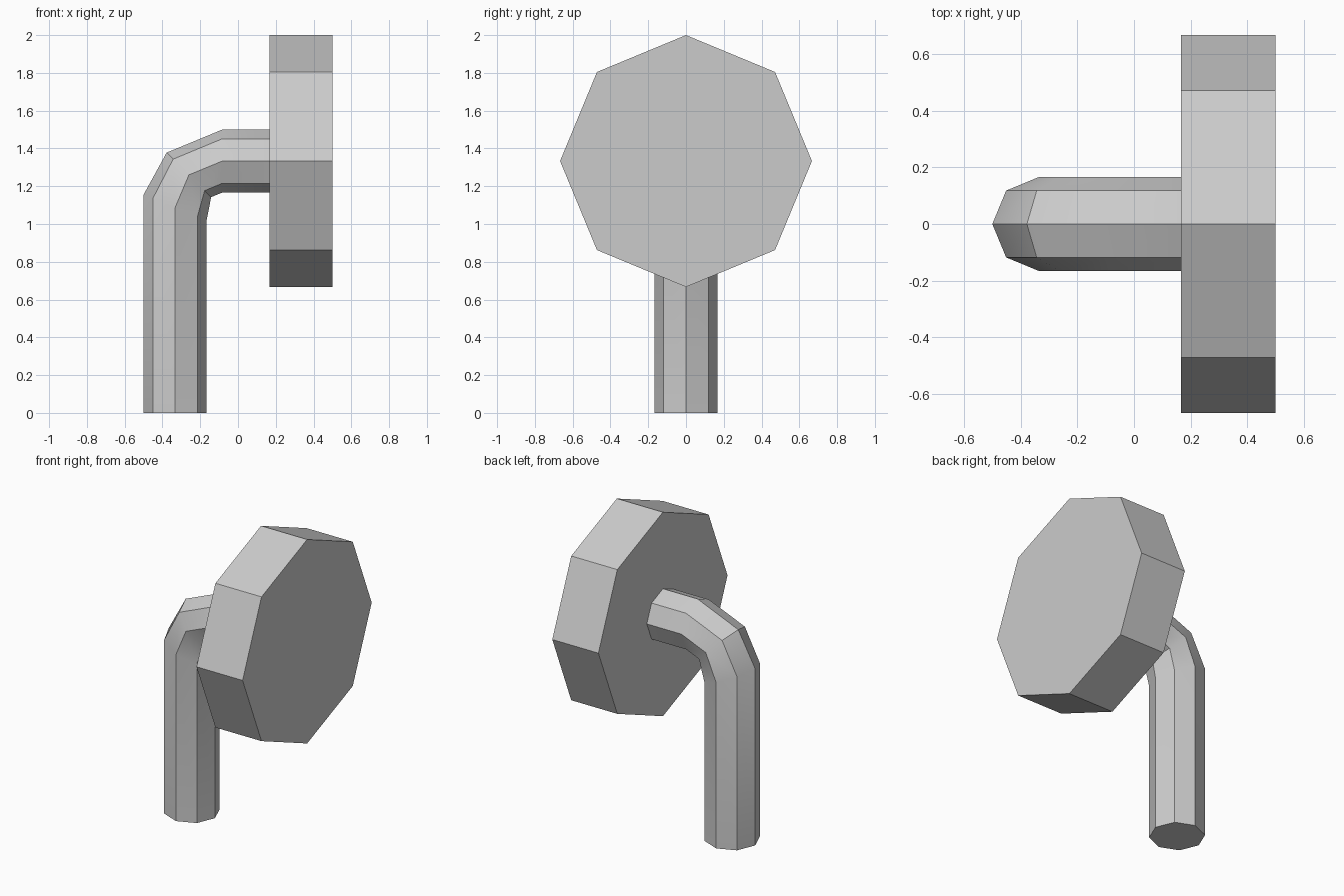
import bpy, bmesh, math
from mathutils import Matrix, Vector

cube = bpy.data.objects.get("Cube")
if cube:
    bpy.data.objects.remove(cube, do_unlink=True)

SIDES = 8
PIPE_R = 1 / 6

grey = bpy.data.materials.new("plain_grey")
grey.use_nodes = True
colour = (0.6, 0.6, 0.6, 1)
grey.diffuse_color = colour
grey.node_tree.nodes["Principled BSDF"].inputs["Base Color"].default_value = colour


def finish(name, bm):
    bmesh.ops.recalc_face_normals(bm, faces=bm.faces)
    mesh = bpy.data.meshes.new(name)
    bm.to_mesh(mesh)
    bm.free()
    mesh.materials.append(grey)
    obj = bpy.data.objects.new(name, mesh)
    bpy.context.collection.objects.link(obj)
    return obj


# Bent pipe: octagonal rings given by centre (x, z) and outward vector (x, z)
d = PIPE_R * math.sqrt(0.5)
rings = [
    ((-1 / 3, 0), (-PIPE_R, 0)),
    ((-1 / 3, 1.086), (-PIPE_R, 0.069)),
    ((-0.26, 1.26), (-d, d)),
    ((-0.083, 4 / 3), (0, PIPE_R)),
    ((PIPE_R, 4 / 3), (0, PIPE_R)),
]
bm = bmesh.new()
loops = []
for (cx, cz), (ux, uz) in rings:
    loop = []
    for i in range(SIDES):
        a = math.tau * i / SIDES
        out, side = math.cos(a), PIPE_R * math.sin(a)
        loop.append(bm.verts.new((cx + ux * out, side, cz + uz * out)))
    loops.append(loop)
for low, high in zip(loops, loops[1:]):
    for i in range(SIDES):
        j = (i + 1) % SIDES
        bm.faces.new((low[i], low[j], high[j], high[i]))
bm.faces.new(loops[0])
bm.faces.new(loops[-1])
pipe = finish("bent_pipe", bm)

# Wide octagonal head on the end of the pipe, one corner pointing up
bm = bmesh.new()
bmesh.ops.create_cone(
    bm, cap_ends=True, segments=SIDES, radius1=2 / 3, radius2=2 / 3, depth=1 / 3,
    matrix=Matrix.Translation(Vector((1 / 3, 0, 4 / 3))) @ Matrix.Rotation(math.pi / 2, 4, "Y"))
finish("octagonal_head", bm)

# Soft bends on the pipe, crisp edges along its length
bpy.ops.object.select_all(action="DESELECT")
pipe.select_set(True)
bpy.context.view_layer.objects.active = pipe
bpy.ops.object.shade_smooth_by_angle(angle=math.radians(30))
